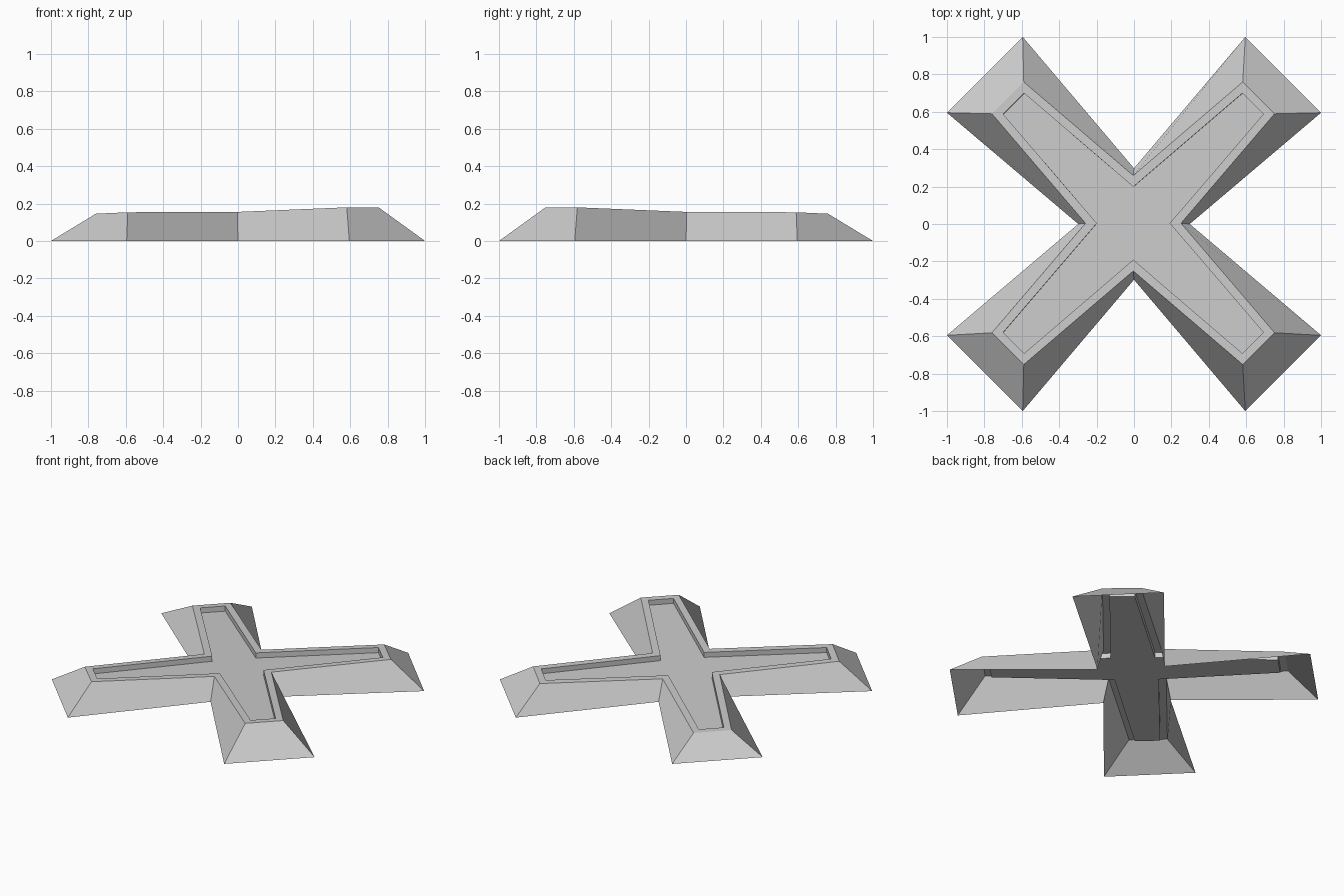
import bpy, bmesh
from mathutils import Vector

if "Cube" in bpy.data.objects:
    bpy.data.objects.remove(bpy.data.objects["Cube"])

TILT = 0.0225                      # the top leans up towards front right
NORMAL = Vector((-TILT, TILT, 1)).normalized()


def cross_outline(short, long, notch, shift=0.0):
    """Twelve points of an X shape: two per arm tip, one per notch."""
    points = []
    arm = [(long, short), (short, long), (0, notch)]
    for _ in range(4):
        points += [Vector((x - shift, y + shift, 0)) for x, y in arm]
        arm = [(-y, x) for x, y in arm]
    return points


def on_top(points):
    return [Vector((p.x, p.y, 0.15 + TILT * (p.x - p.y))) for p in points]


grey = bpy.data.materials.new("plain grey")
grey.diffuse_color = (0.6, 0.6, 0.6, 1)
grey.use_nodes = True
grey.node_tree.nodes["Principled BSDF"].inputs["Base Color"].default_value = grey.diffuse_color

# Rings from the ground up the flared sides, over the rim, into the recess
base = cross_outline(0.595, 1.0, 0.298)
rim_outer = on_top(cross_outline(0.585, 0.755, 0.255, 0.004))
rim_inner = on_top(cross_outline(0.583, 0.695, 0.195, 0.004))
floor = [p - NORMAL * 0.035 for p in rim_inner]

bm = bmesh.new()
rings = [[bm.verts.new(p) for p in ring] for ring in (base, rim_outer, rim_inner, floor)]
for low, high in zip(rings, rings[1:]):
    for i in range(12):
        j = (i + 1) % 12
        bm.faces.new((low[i], low[j], high[j], high[i]))
bm.faces.new(rings[-1])            # recess floor; the underside stays open

mesh = bpy.data.meshes.new("cross_base")
bm.to_mesh(mesh)
bm.free()
mesh.materials.append(grey)
bpy.context.collection.objects.link(bpy.data.objects.new("cross_base", mesh))
